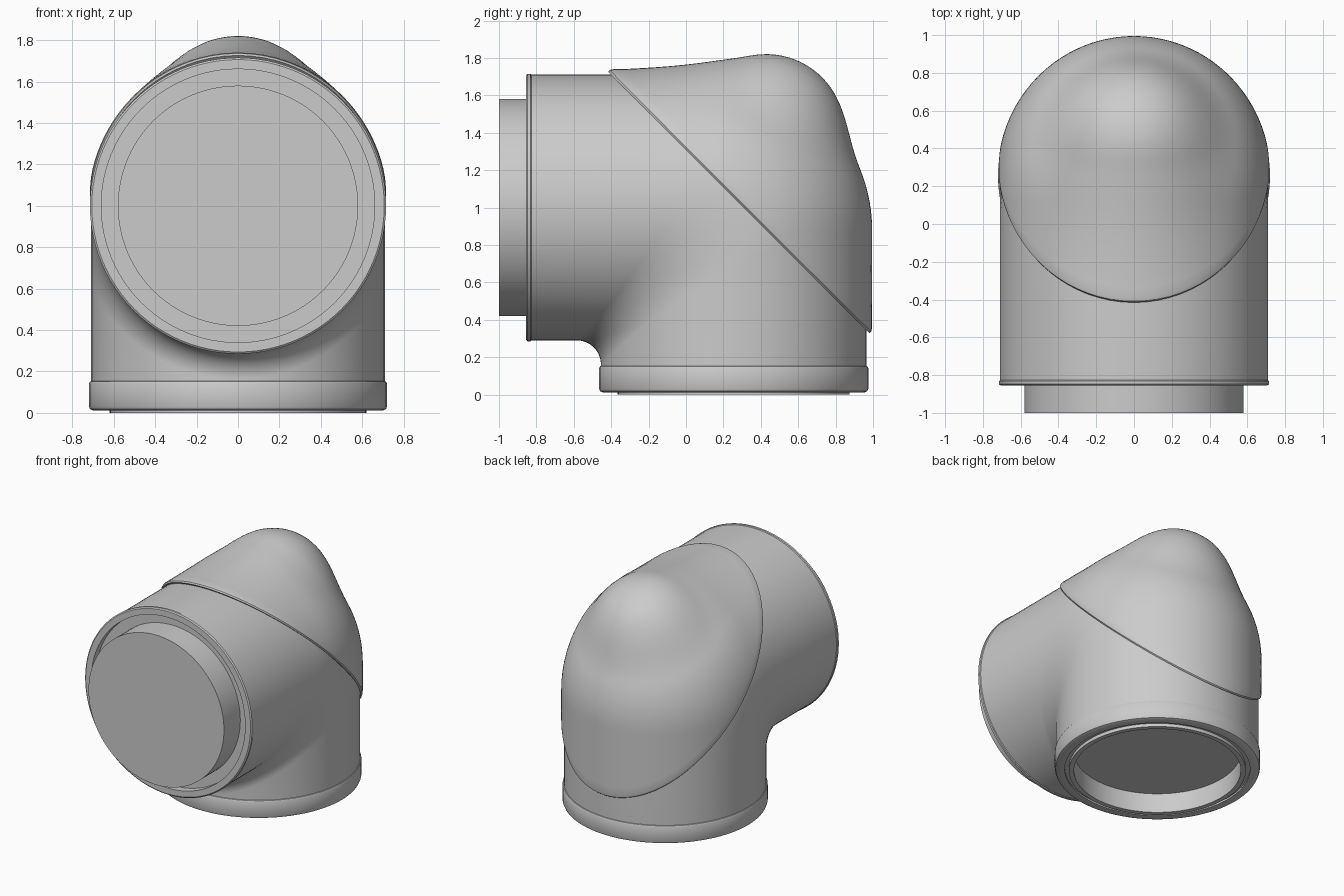
import bpy, bmesh, math
from mathutils import Vector

if "Cube" in bpy.data.objects:
    bpy.data.objects.remove(bpy.data.objects["Cube"])

grey = bpy.data.materials.new("light_grey_plastic")
grey.diffuse_color = (0.6, 0.6, 0.6, 1)
grey.use_nodes = True
grey.node_tree.nodes["Principled BSDF"].inputs["Base Color"].default_value = grey.diffuse_color
AXIS_Y, AXIS_Z = 0.255, 1.0   # vertical pipe y position, horizontal pipe height
PIPE_R = 0.71


def make_object(name, rows, closed_end=None):
    """Skin a list of closed rings (rows) into a smooth object."""
    bm = bmesh.new()
    vr = [[bm.verts.new(p) for p in row] for row in rows]
    n = len(rows[0])
    for a, b in zip(vr, vr[1:]):
        for i in range(n):
            j = (i + 1) % n
            bm.faces.new((a[i], a[j], b[j], b[i]))
    if closed_end == "first":
        bm.faces.new(vr[0])
    elif closed_end == "last":
        bm.faces.new(vr[-1])
    bmesh.ops.recalc_face_normals(bm, faces=bm.faces)
    me = bpy.data.meshes.new(name)
    bm.to_mesh(me)
    bm.free()
    me.materials.append(grey)
    me.shade_smooth()
    me.set_sharp_from_angle(angle=math.radians(35))
    ob = bpy.data.objects.new(name, me)
    bpy.context.collection.objects.link(ob)
    return ob


def lathe(name, profile, place, n=96):
    """Turn (radius, along) points about an axis; place maps x, side, along."""
    rows = [[place(r * math.cos(2 * math.pi * i / n), r * math.sin(2 * math.pi * i / n), a)
             for i in range(n)] for r, a in profile]
    return make_object(name, rows, "first")


# Elbow body: every line of the horizontal pipe bends down into the vertical pipe
def elbow_body():
    n, steps = 96, 20
    lines = []
    for i in range(n):
        t = 2 * math.pi * i / n
        x, h = PIPE_R * math.sin(t), PIPE_R * math.cos(t)
        u = 1 + h / PIPE_R
        rf = 0.13 + 0.035 * u + 0.165 * u * u
        cy, cz = AXIS_Y + h - rf, AXIS_Z + h - rf
        line = [(x, -0.83, AXIS_Z + h)]
        for s in range(steps + 1):
            a = math.pi / 2 * (1 - s / steps)
            line.append((x, cy + rf * math.cos(a), cz + rf * math.sin(a)))
        line.append((x, AXIS_Y + h, 0.14))
        lines.append(line)
    make_object("elbow_body", [list(r) for r in zip(*lines)])


elbow_body()

# Horizontal pipe rim with recessed ring and projecting plug
lathe("front_rim_and_plug",
      [(0.58, -1.0), (0.58, -0.80), (0.66, -0.80), (0.66, -0.855), (0.706, -0.855),
       (0.715, -0.848), (0.715, -0.832), (0.709, -0.826), (0.709, -0.78)],
      lambda x, s, a: (x, a, AXIS_Z + s))

# Bottom collar with open socket
lathe("bottom_collar",
      [(0.585, 0.15), (0.585, 0.0), (0.62, 0.0), (0.62, 0.025), (0.65, 0.025),
       (0.65, 0.012), (0.70, 0.012), (0.714, 0.018), (0.72, 0.032), (0.72, 0.14),
       (0.715, 0.151), (0.703, 0.156)],
      lambda x, s, a: (x, AXIS_Y + s, a))


# Cap: rounded bend blended with a raised bulge, found along rays from the seam centre
CAP_R, BEND = 0.74, 0.12
BULGE_A, BULGE_B, BULGE_R = Vector((0, -0.1, 1.27)), Vector((0, 0.43, 1.40)), 0.42


def cap_distance(p):
    dy = max(p.y - (AXIS_Y - BEND), 0)
    dz = max(p.z - (AXIS_Z - BEND), 0)
    bend = math.hypot(p.x / 0.978, math.hypot(dy, dz) - BEND) - CAP_R
    ab = BULGE_B - BULGE_A
    t = min(max((p - BULGE_A).dot(ab) / ab.length_squared, 0), 1)
    bulge = (p - BULGE_A - ab * t).length - BULGE_R
    k = 0.12
    m = max(k - abs(bend - bulge), 0) / k
    return min(bend, bulge) - m * m * k / 4


def cap():
    n, levels = 96, 36
    c = Vector((0, 0.28, 1.03))
    u = Vector((1, 0, 0))
    v = Vector((0, -1, 1)).normalized()
    up = Vector((0, 1, 1)).normalized()

    def ring(phi, scale=1.0):
        out = []
        for i in range(n):
            t = 2 * math.pi * i / n
            d = (u * math.cos(t) + v * math.sin(t)) * math.cos(phi) + up * math.sin(phi)
            lo, hi = 0.0, 1.8
            for _ in range(24):
                mid = (lo + hi) / 2
                if cap_distance(c + d * mid) < 0:
                    lo = mid
                else:
                    hi = mid
            out.append(c + d * lo * scale)
        return out

    rows = [ring(0, 0.92), ring(0, 0.98), ring(0.012, 0.994)]   # rounded lip
    for s in range(levels):
        rows.append(ring(0.03 + (math.pi / 2 - 0.04) * s / (levels - 1)))
    make_object("bulged_cap", rows, "last")


cap()
